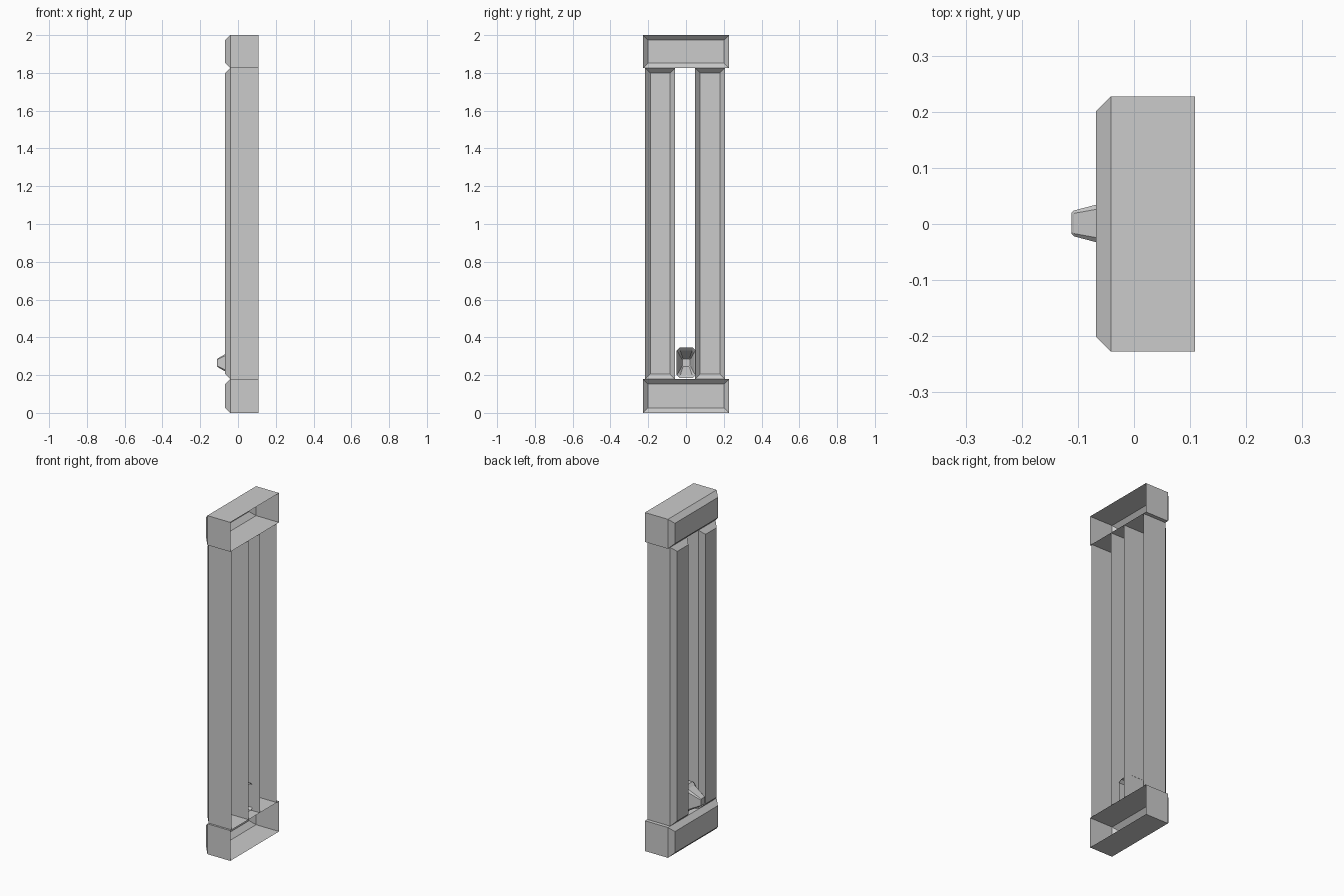
import bpy, bmesh

if "Cube" in bpy.data.objects:
    bpy.data.objects.remove(bpy.data.objects["Cube"])

BACK, EDGE, FACE = 0.109, -0.041, -0.068   # depth stations along x


def ring(x, y0, y1, z0, z1, cut=0.0):
    """Rectangle in the y-z plane, with optional cut corners."""
    if cut == 0:
        return [(x, y0, z0), (x, y1, z0), (x, y1, z1), (x, y0, z1)]
    c = cut
    return [(x, y0 + c, z0), (x, y1 - c, z0), (x, y1, z0 + c), (x, y1, z1 - c),
            (x, y1 - c, z1), (x, y0 + c, z1), (x, y0, z1 - c), (x, y0, z0 + c)]


def loft(name, rings):
    """Skin the rings from the open back to the capped outer face."""
    bm = bmesh.new()
    loops = [[bm.verts.new(p) for p in r] for r in rings]
    n = len(loops[0])
    for a, b in zip(loops, loops[1:]):
        for i in range(n):
            j = (i + 1) % n
            bm.faces.new((a[j], a[i], b[i], b[j]))
    bm.faces.new(list(reversed(loops[-1])))
    mesh = bpy.data.meshes.new(name)
    bm.to_mesh(mesh)
    bm.free()
    obj = bpy.data.objects.new(name, mesh)
    bpy.context.collection.objects.link(obj)
    return obj


def shell(name, y0, y1, z0, z1, c=0.027):
    """Open-backed block with a chamfered outer face."""
    return loft(name, [ring(BACK, y0, y1, z0, z1),
                       ring(EDGE, y0, y1, z0, z1),
                       ring(FACE, y0 + c, y1 - c, z0 + c, z1 - c)])


# end blocks
shell("bottom_block", -0.2275, 0.2275, 0.0, 0.179)
shell("top_block", -0.2275, 0.2275, 1.826, 2.0)

# upright posts, sitting slightly off centre
for label, side in (("left", -1), ("right", 1)):
    mid = -0.005 + side * 0.132
    shell(label + "_post", mid - 0.079, mid + 0.079, 0.179, 1.826)

# tapered switch in the slot: x, half width, bottom, top, corner cut
stations = [(0.06, 0.050, 0.185, 0.345, 0.015),
            (-0.02, 0.050, 0.185, 0.345, 0.015),
            (-0.035, 0.042, 0.200, 0.330, 0.011),
            (-0.107, 0.023, 0.242, 0.289, 0.005),
            (-0.111, 0.019, 0.246, 0.285, 0.004)]
loft("switch_lever", [ring(x, 0.001 - h, 0.001 + h, z0, z1, c)
                      for x, h, z0, z1, c in stations])
